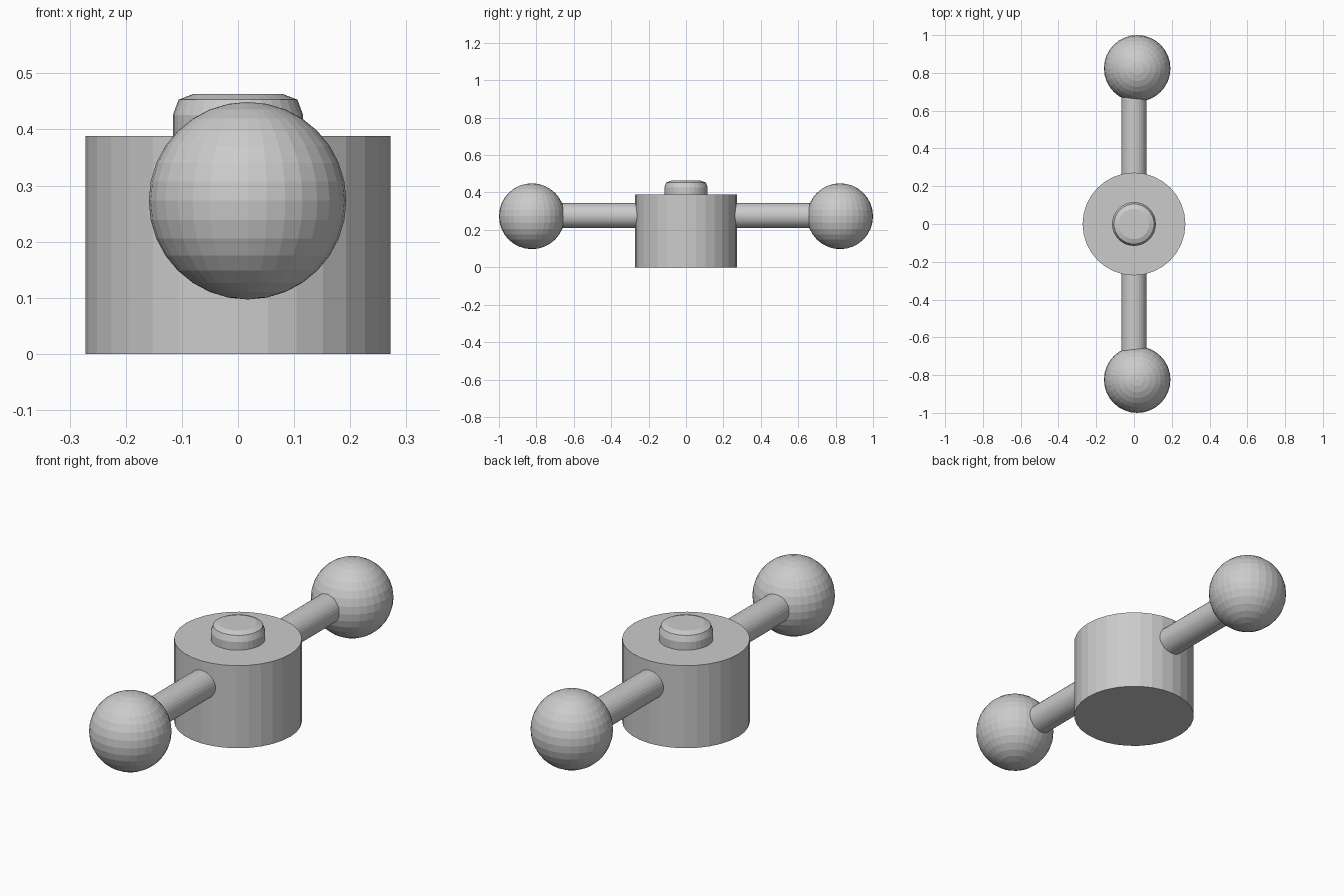
import bpy
from math import pi

if "Cube" in bpy.data.objects:
    bpy.data.objects.remove(bpy.data.objects["Cube"])


def cylinder(name, radius, depth, location, rotation=(0, 0, 0)):
    bpy.ops.mesh.primitive_cylinder_add(vertices=32, radius=radius, depth=depth,
                                        location=location, rotation=rotation)
    obj = bpy.context.object
    obj.name = name
    return obj


def lathe(name, profile, segments=32):
    # revolve an (r, z) profile around z and cap both ends
    import bmesh
    from math import cos, sin
    bm = bmesh.new()
    rings = [[bm.verts.new((r * cos(2 * pi * i / segments),
                            r * sin(2 * pi * i / segments), z))
              for i in range(segments)] for r, z in profile]
    for a, b in zip(rings, rings[1:]):
        for i in range(segments):
            j = (i + 1) % segments
            bm.faces.new((a[i], a[j], b[j], b[i]))
    bm.faces.new(rings[0][::-1])
    bm.faces.new(rings[-1])
    mesh = bpy.data.meshes.new(name)
    bm.to_mesh(mesh)
    bm.free()
    obj = bpy.data.objects.new(name, mesh)
    bpy.context.collection.objects.link(obj)
    return obj


# Central hub
cylinder("hub", 0.272, 0.388, (0, 0, 0.194))

# Cap on top with a rounded rim
lathe("hub_cap", [(0.116, 0.37), (0.116, 0.426), (0.106, 0.453), (0.08, 0.463)])

# Cross bar running through the hub
cylinder("cross_bar", 0.067, 1.4, (0, 0, 0.276), (pi / 2, 0, 0))

# Ball knobs at both ends
for name, side in (("front_knob", -1), ("back_knob", 1)):
    bpy.ops.mesh.primitive_uv_sphere_add(segments=32, ring_count=16, radius=0.176,
                                         location=(0.017, side * 0.824, 0.273))
    bpy.context.object.name = name
